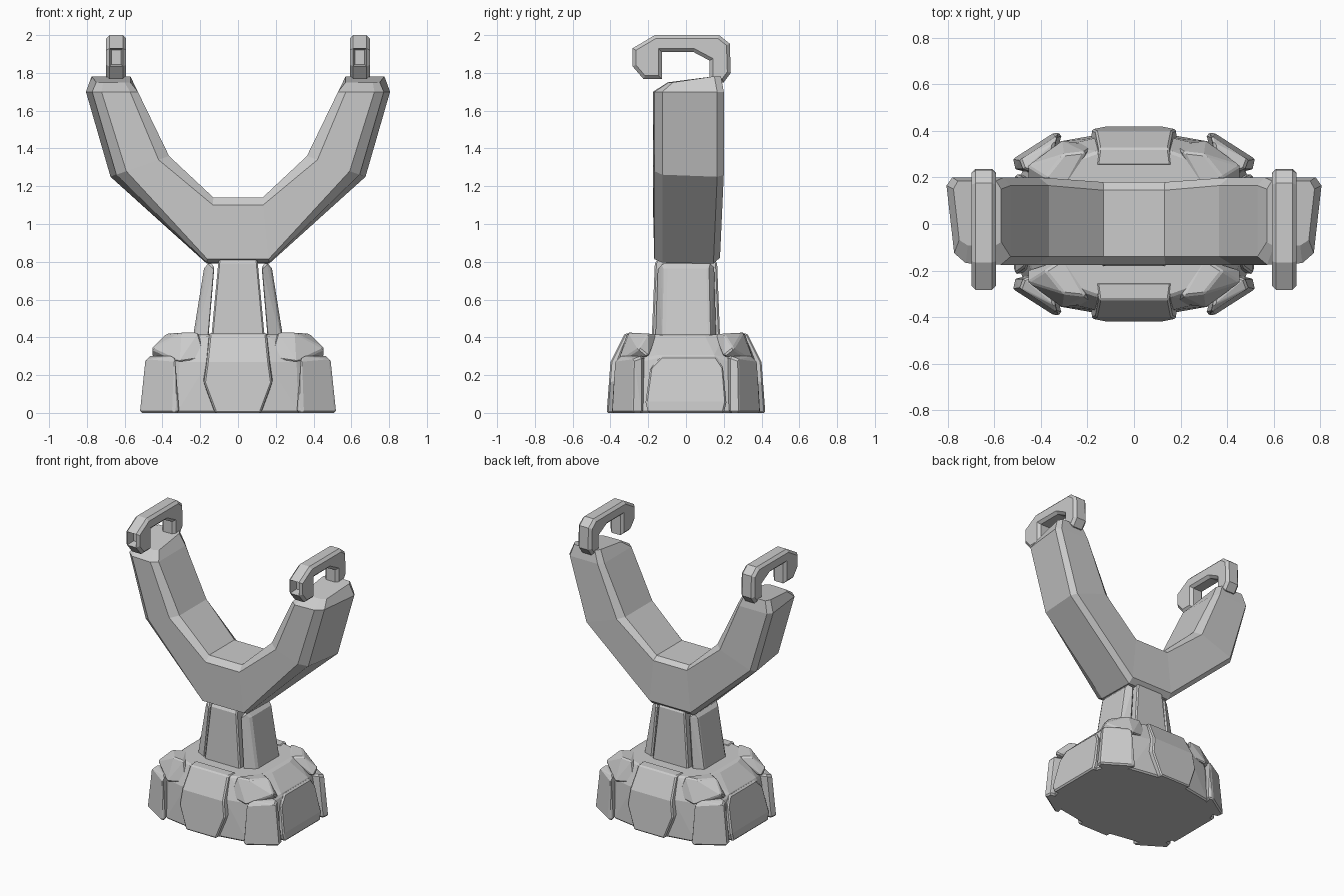
import bpy, bmesh
from mathutils import Vector

if "Cube" in bpy.data.objects:
    bpy.data.objects.remove(bpy.data.objects["Cube"])

stone = bpy.data.materials.new("plain grey")
stone.diffuse_color = (0.6, 0.6, 0.6, 1)
stone.use_nodes = True
stone.node_tree.nodes["Principled BSDF"].inputs["Base Color"].default_value = stone.diffuse_color


def finish(bm, name, bevel=0.0):
    bmesh.ops.recalc_face_normals(bm, faces=bm.faces[:])
    me = bpy.data.meshes.new(name)
    bm.to_mesh(me)
    bm.free()
    me.materials.append(stone)
    ob = bpy.data.objects.new(name, me)
    bpy.context.collection.objects.link(ob)
    if bevel:
        m = ob.modifiers.new("bevel", 'BEVEL')
        m.width, m.segments, m.limit_method = bevel, 1, 'ANGLE'
        m.angle_limit = 0.6
    return ob


def hull(name, pts, sx=1, sy=1, bevel=0.0):
    """Chunky convex block around a few corner points."""
    bm = bmesh.new()
    for x, y, z in pts:
        bm.verts.new((x * sx, y * sy, z))
    r = bmesh.ops.convex_hull(bm, input=bm.verts[:])
    junk = [g for g in r["geom_interior"] if isinstance(g, bmesh.types.BMVert)]
    bmesh.ops.delete(bm, geom=junk, context='VERTS')
    bmesh.ops.dissolve_limit(bm, angle_limit=0.03, verts=bm.verts[:], edges=bm.edges[:])
    finish(bm, name, bevel)


def both_x(pts):
    return [(s * x, y, z) for x, y, z in pts for s in (-1, 1)]


def four(pts):
    return [(x, s * y, z) for x, y, z in both_x(pts) for s in (-1, 1)]


# base: main boulder
hull("base_core", four([(0.12, 0.39, 0), (0.32, 0.355, 0), (0.47, 0.26, 0), (0.49, 0.2, 0),
                        (0.16, 0.37, 0.27), (0.31, 0.335, 0.27), (0.43, 0.24, 0.28), (0.455, 0.15, 0.3),
                        (0.16, 0.31, 0.415), (0.23, 0.285, 0.415), (0.31, 0.2, 0.415), (0.34, 0.1, 0.41)]),
     bevel=0.01)

for sy, side in ((1, "front"), (-1, "back")):
    # base: raised middle slab
    hull("base_%s_slab" % side, both_x([(0.12, -0.42, 0), (0.13, -0.3, 0), (0.18, -0.408, 0.16),
                                        (0.165, -0.40, 0.27), (0.19, -0.3, 0.2),
                                        (0.15, -0.325, 0.42), (0.16, -0.25, 0.42)]), 1, sy, 0.008)
    for sx, lr in ((1, "right"), (-1, "left")):
        # base: lower corner rocks
        hull("base_%s_%s_corner" % (side, lr),
             [(0.31, -0.385, 0), (0.34, -0.395, 0), (0.52, -0.28, 0), (0.51, -0.235, 0), (0.36, -0.2, 0),
              (0.33, -0.38, 0.27), (0.49, -0.275, 0.285), (0.475, -0.235, 0.30), (0.36, -0.2, 0.3),
              (0.34, -0.35, 0.3)], sx, sy, 0.01)
        # base: upper shoulder rocks
        hull("base_%s_%s_shoulder" % (side, lr),
             [(0.17, -0.34, 0.29), (0.31, -0.36, 0.27), (0.46, -0.25, 0.34), (0.46, -0.2, 0.3),
              (0.21, -0.31, 0.425), (0.30, -0.30, 0.425), (0.38, -0.2, 0.42), (0.3, -0.15, 0.415),
              (0.2, -0.2, 0.3)], sx, sy, 0.008)

for sx, lr in ((1, "right"), (-1, "left")):
    # base: side panel
    hull("base_%s_panel" % lr,
         [(0.515, -0.2, 0), (0.515, 0.2, 0), (0.51, -0.215, 0.06), (0.51, 0.215, 0.06),
          (0.475, -0.19, 0.24), (0.475, 0.2, 0.24), (0.462, -0.13, 0.3), (0.462, 0.16, 0.3),
          (0.4, -0.2, 0), (0.4, 0.2, 0), (0.4, -0.13, 0.3), (0.4, 0.16, 0.3)], sx, 1, 0.01)
    # stem: side cheek
    hull("stem_%s_cheek" % lr,
         [(0.16, -0.165, 0.36), (0.16, 0.165, 0.36), (0.245, -0.12, 0.36), (0.245, 0.13, 0.36),
          (0.125, -0.15, 0.775), (0.125, 0.155, 0.775), (0.18, -0.11, 0.765), (0.18, 0.12, 0.765),
          (0.15, -0.13, 0.80), (0.15, 0.13, 0.80)], sx, 1, 0.012)

# stem: middle slab
hull("stem_core", both_x([(0.145, -0.183, 0.36), (0.145, 0.182, 0.36),
                          (0.105, -0.165, 0.79), (0.105, 0.165, 0.79),
                          (0.10, -0.14, 0.83), (0.10, 0.14, 0.83)]), bevel=0.008)

# fork: octagonal section carried along the Y. Outer point, inner point, and
# fractions across for outer front corner, outer chamfer and inner chamfer
stations = [((0.165, 0.79), (0.13, 1.14), 0.015, 0.07, 0.89, 0.18),
            ((0.675, 1.25), (0.365, 1.36), 0.10, 0.27, 0.82, 0.20),
            ((0.805, 1.70), (0.53, 1.70), 0.12, 0.30, 0.85, 0.20),
            ((0.775, 1.77), (0.57, 1.77), 0.12, 0.30, 0.85, 0.185)]


def fork_ring(bm, st, sx, cap):
    (ox, oz), (ix, iz), a, b, c, back = st
    sect = [(0, back - 0.035), (a, -0.125), (b, -0.168), (c, -0.175), (1, -0.14),
            (1, back - 0.035), (c + 0.04, back), (0.09, back)]
    ring = []
    for t, y in sect:
        z = oz + (iz - oz) * t
        if cap:
            z += 0.012 if y > 0 else -0.02
            y = y * 0.55 if y < 0 else y
        ring.append(bm.verts.new((sx * (ox + (ix - ox) * t), y, z)))
    return ring


bm = bmesh.new()
rings = [fork_ring(bm, stations[i], -1, i == 3) for i in (3, 2, 1, 0)]
rings += [fork_ring(bm, stations[i], 1, i == 3) for i in (0, 1, 2, 3)]
for r0, r1 in zip(rings, rings[1:]):
    for i in range(8):
        j = (i + 1) % 8
        bm.faces.new((r0[i], r0[j], r1[j], r1[i]))
bm.faces.new(rings[0])
bm.faces.new(rings[-1])
finish(bm, "fork")

# hooks: C-shaped profile in y and z, chamfered rims, socket in the front tip
profile = [(0.20, 1.75), (0.237, 1.80), (0.232, 1.955), (0.175, 2.0), (-0.165, 2.0), (-0.283, 1.93),
           (-0.283, 1.835), (-0.225, 1.767), (-0.128, 1.767), (-0.128, 1.91), (0.04, 1.91),
           (0.125, 1.865), (0.125, 1.75)]
for sx, lr in ((1, "right"), (-1, "left")):
    bm = bmesh.new()
    f = bm.faces.new([bm.verts.new((sx * 0.645 - 0.053, y, z)) for y, z in profile])
    g = bmesh.ops.extrude_face_region(bm, geom=[f])["geom"]
    bmesh.ops.translate(bm, vec=(0.106, 0, 0), verts=[v for v in g if isinstance(v, bmesh.types.BMVert)])
    bmesh.ops.recalc_face_normals(bm, faces=bm.faces[:])
    rims = [e for e in bm.edges if abs(e.verts[0].co.x - e.verts[1].co.x) < 0.001]
    bmesh.ops.bevel(bm, geom=rims, offset=0.018, segments=1, affect='EDGES')
    bm.normal_update()
    tip = [f for f in bm.faces if f.normal.y < -0.95 and f.calc_center_median().y < -0.25]
    if tip:
        bmesh.ops.inset_region(bm, faces=tip, thickness=0.013)
        bmesh.ops.translate(bm, vec=Vector((0, 0.06, 0)), verts=list({v for f in tip for v in f.verts}))
    finish(bm, "hook_" + lr)
